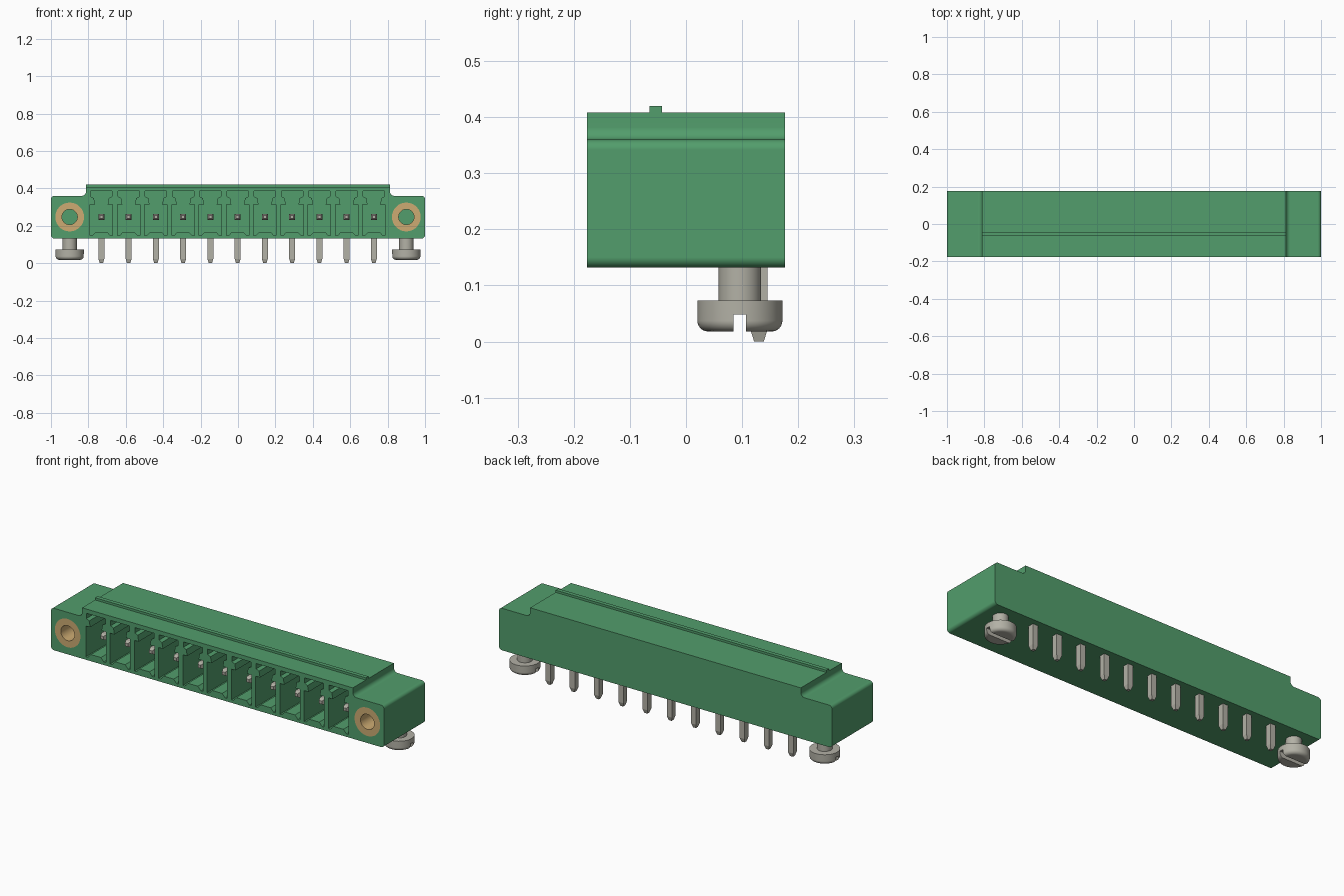
import bpy, bmesh, math
from mathutils import Matrix

cube = bpy.data.objects.get("Cube")
if cube:
    bpy.data.objects.remove(cube, do_unlink=True)


def material(name, rgb):
    m = bpy.data.materials.new(name)
    m.use_nodes = True
    m.diffuse_color = (*rgb, 1)
    bsdf = m.node_tree.nodes["Principled BSDF"]
    bsdf.inputs["Base Color"].default_value = (*rgb, 1)
    bsdf.inputs["Roughness"].default_value = 0.6
    return m


GREEN = material("green plastic", (0.085, 0.34, 0.15))
STEEL = material("grey metal", (0.45, 0.44, 0.38))
BRASS = material("brass", (0.61, 0.41, 0.17))

FRONT, BACK = -0.176, 0.176
PIN_Z = 0.247
PIN_Y = 0.13
PITCH = 0.1457
SLOTS = [(i - 5) * PITCH - 0.002 for i in range(11)]
ENDS = (-0.9, 0.9)


def prism(bm, points, y0, y1):
    """Extrude an x-z outline along y."""
    a = [bm.verts.new((x, y0, z)) for x, z in points]
    b = [bm.verts.new((x, y1, z)) for x, z in points]
    skin(bm, [a, b])


def skin(bm, rings, closed=False):
    """Join vertex rings with quads, capping the ends unless closed."""
    n = len(rings[0])
    pairs = list(zip(rings, rings[1:]))
    if closed:
        pairs.append((rings[-1], rings[0]))
    else:
        bm.faces.new(rings[0])
        bm.faces.new(rings[-1])
    for a, b in pairs:
        for i in range(n):
            j = (i + 1) % n
            bm.faces.new((a[i], a[j], b[j], b[i]))


def loft(bm, profile, sides, matrix, closed=False):
    """Stack regular rings of (radius, height)."""
    rings = []
    for r, h in profile:
        ring = []
        for i in range(sides):
            a = math.tau * (i + 0.5) / sides
            ring.append(bm.verts.new(matrix @ Matrix.Translation((r * math.cos(a), r * math.sin(a), h)).translation))
        rings.append(ring)
    skin(bm, rings, closed)


def box(bm, lo, hi):
    (x0, y0, z0), (x1, y1, z1) = lo, hi
    prism(bm, [(x0, z0), (x1, z0), (x1, z1), (x0, z1)], y0, y1)


def finish(name, bm, mat):
    bmesh.ops.recalc_face_normals(bm, faces=bm.faces[:])
    mesh = bpy.data.meshes.new(name)
    bm.to_mesh(mesh)
    bm.free()
    mesh.materials.append(mat)
    ob = bpy.data.objects.new(name, mesh)
    bpy.context.collection.objects.link(ob)
    return ob


def activate(ob):
    bpy.ops.object.select_all(action='DESELECT')
    ob.select_set(True)
    bpy.context.view_layer.objects.active = ob


def cut(ob, cutter):
    cutter.hide_render = True
    mod = ob.modifiers.new("cut", 'BOOLEAN')
    mod.operation = 'DIFFERENCE'
    mod.solver = 'EXACT'
    mod.object = cutter
    activate(ob)
    bpy.ops.object.modifier_apply(modifier=mod.name)
    bpy.data.objects.remove(cutter, do_unlink=True)


def smooth(ob):
    activate(ob)
    bpy.ops.object.shade_smooth_by_angle(angle=math.radians(32))
    mod = ob.modifiers.new("weighted", 'WEIGHTED_NORMAL')
    mod.keep_sharp = True


def arc(cx, cz, r, start, end, steps=6):
    angles = [math.radians(start + (end - start) * i / steps) for i in range(steps + 1)]
    return [(cx + r * math.cos(a), cz + r * math.sin(a)) for a in angles]


def mirrored(half):
    return half + [(-x, z) for x, z in reversed(half)]


# Housing: stepped block with rounded flange corners
R = 0.018
half = arc(1 - R, 0.132 + R, R, -90, 0) + arc(1 - R, 0.36 - R, R, 0, 90)
half += arc(0.835, 0.382, 0.022, 270, 180) + [(0.813, 0.408)]
bm = bmesh.new()
prism(bm, mirrored(half), FRONT, BACK)
housing = finish("housing", bm, GREEN)

# Keyed sockets and the holes for the threaded inserts
socket = mirrored([(0.03, 0.168), (0.048, 0.148), (0.06, 0.148), (0.06, 0.315),
                   (0.034, 0.315), (0.04, 0.348), (0.057, 0.356), (0.057, 0.385)])
INSERT_BACK = 0.04
bm = bmesh.new()
for x in SLOTS:
    prism(bm, [(x + dx, z) for dx, z in socket], FRONT - 0.05, 0.08)
for x in ENDS:
    m = Matrix.Translation((x, 0, PIN_Z)) @ Matrix.Rotation(math.pi / 2, 4, 'X')
    loft(bm, [(0.077, -INSERT_BACK), (0.077, 0.23)], 40, m)
cut(housing, finish("socket_cutter", bm, GREEN))
smooth(housing)

# Ridge along the top
bm = bmesh.new()
box(bm, (-0.813, -0.065, 0.4), (0.813, -0.043, 0.42))
finish("top_ridge", bm, GREEN)

# Bent contact pins: a solder leg and a contact blade
HALF = 0.0155 * math.sqrt(2)
TIP = HALF * 0.55
for i, x in enumerate(SLOTS):
    bm = bmesh.new()
    loft(bm, [(TIP, 0), (HALF, 0.022), (HALF, PIN_Z + 0.0155)], 4,
         Matrix.Translation((x, PIN_Y, 0)))
    blade = Matrix.Translation((x, 0, PIN_Z)) @ Matrix.Rotation(math.pi / 2, 4, 'X')
    loft(bm, [(HALF, -PIN_Y), (HALF, 0.105), (TIP, 0.122)], 4, blade)
    finish(f"contact_pin_{i + 1}", bm, STEEL)

# Threaded inserts and slotted mounting screws at both ends
for side, x in zip(("right", "left"), ENDS):
    m = Matrix.Translation((x, 0, PIN_Z)) @ Matrix.Rotation(math.pi / 2, 4, 'X')
    bm = bmesh.new()
    loft(bm, [(0.077, -INSERT_BACK), (0.077, -FRONT), (0.041, -FRONT), (0.041, -INSERT_BACK)],
         40, m, closed=True)
    smooth(finish(side + "_insert", bm, BRASS))

    y = 0.096
    rim = [(r, z) for r, z in arc(0.057, 0.037, 0.019, -90, 0)]
    bm = bmesh.new()
    loft(bm, rim + [(0.076, 0.073), (0.038, 0.073), (0.038, 0.15)], 40,
         Matrix.Translation((x, y, 0)))
    screw = finish(side + "_screw", bm, STEEL)
    bm = bmesh.new()
    box(bm, (x - 0.1, y - 0.011, -0.02), (x + 0.1, y + 0.011, 0.048))
    cut(screw, finish("slot_cutter", bm, STEEL))
    smooth(screw)
